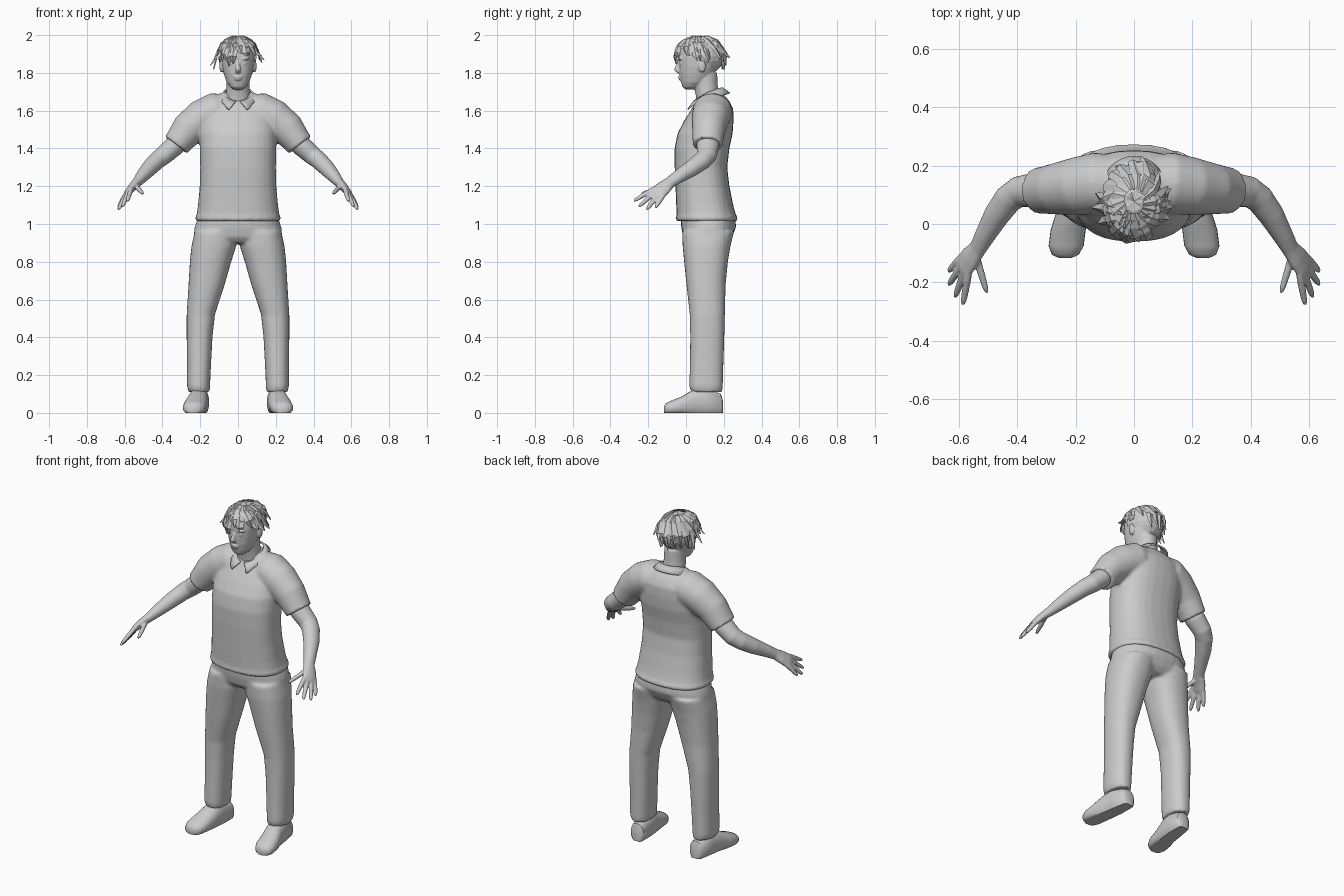
import bpy, bmesh, math, random
from mathutils import Vector as V

if "Cube" in bpy.data.objects:
    bpy.data.objects.remove(bpy.data.objects["Cube"])

random.seed(4)
grey = bpy.data.materials.new("plain grey")
grey.diffuse_color = (0.6, 0.6, 0.6, 1)
grey.use_nodes = True
grey.node_tree.nodes["Principled BSDF"].inputs["Base Color"].default_value = grey.diffuse_color


def ring(c, u, v, ru, rv, n=28, p=2.0):
    """Superellipse cross-section around c, spanned by u and v."""
    pts = []
    for i in range(n):
        a = 2 * math.pi * i / n
        s, k = math.sin(a), math.cos(a)
        pts.append(V(c) + u * ru * math.copysign(abs(k) ** (2 / p), k)
                   + v * rv * math.copysign(abs(s) ** (2 / p), s))
    return pts


def skin(bm, rings):
    """Closed skin through a list of rings."""
    vs = [[bm.verts.new(q) for q in r] for r in rings]
    n = len(vs[0])
    for a, b in zip(vs, vs[1:]):
        for i in range(n):
            bm.faces.new((a[i], a[(i + 1) % n], b[(i + 1) % n], b[i]))
    bm.faces.new(vs[0][::-1])
    bm.faces.new(vs[-1])


def stack(bm, rows, p=2.0):
    """Rows of (z, x0, x1, y0, y1) lofted upward."""
    skin(bm, [ring(((x0 + x1) / 2, (y0 + y1) / 2, z), V((1, 0, 0)), V((0, 1, 0)),
                   (x1 - x0) / 2, (y1 - y0) / 2, p=p) for z, x0, x1, y0, y1 in rows])


def tube(bm, rows, s=1, n=16):
    """Rows of (x, y, z, thickness, breadth) lofted along their path; s mirrors x."""
    pts = [V((s * r[0], r[1], r[2])) for r in rows]
    out = []
    for i, r in enumerate(rows):
        t = (pts[min(i + 1, len(pts) - 1)] - pts[max(i - 1, 0)]).normalized()
        v = V((0, 1, 0)) if abs(t.y) < 0.8 else V((0, 1, -0.9))
        v = (v - t * v.dot(t)).normalized()
        out.append(ring(pts[i], t.cross(v), v, r[3], r[4], n))
    skin(bm, out)


def ball(bm, c, r):
    res = bmesh.ops.create_uvsphere(bm, u_segments=16, v_segments=10, radius=1)
    for v in res["verts"]:
        v.co = V((v.co.x * r[0], v.co.y * r[1], v.co.z * r[2])) + V(c)


def finish(bm, name, voxel=0, smooth=0, shade=True):
    bmesh.ops.recalc_face_normals(bm, faces=bm.faces)
    me = bpy.data.meshes.new(name)
    bm.to_mesh(me)
    bm.free()
    ob = bpy.data.objects.new(name, me)
    bpy.context.collection.objects.link(ob)
    me.materials.append(grey)
    if voxel:
        m = ob.modifiers.new("blend", 'REMESH')
        m.mode, m.voxel_size, m.use_smooth_shade = 'VOXEL', voxel, True
    if smooth:
        m = ob.modifiers.new("soften", 'SMOOTH')
        m.iterations, m.factor = smooth, 0.5
    bpy.ops.object.select_all(action='DESELECT')
    ob.select_set(True)
    bpy.context.view_layer.objects.active = ob
    if ob.modifiers:
        bpy.ops.object.convert(target='MESH')
    if shade:
        bpy.ops.object.shade_smooth_by_angle(angle=math.radians(50))
    return ob


def sym(rows):
    return [(z, -w, w, a, b) for z, w, a, b in rows]


# Shirt: torso with sleeves blended in
bm = bmesh.new()
stack(bm, sym([(1.015, .222, -.05, .27), (1.035, .228, -.055, .275), (1.045, .22, -.05, .265),
               (1.1, .212, -.052, .25), (1.2, .203, -.056, .23), (1.3, .2, -.06, .218),
               (1.4, .202, -.06, .23), (1.48, .203, -.045, .247), (1.55, .195, -.008, .252),
               (1.61, .175, .03, .25), (1.65, .14, .055, .23), (1.685, .1, .08, .2),
               (1.7, .07, .1, .18)]), p=2.4)
for s in (1, -1):
    tube(bm, [(.06, .145, 1.6, .09, .09), (.12, .14, 1.595, .1, .105), (.19, .13, 1.56, .1, .1),
              (.265, .12, 1.5, .09, .088), (.315, .115, 1.435, .075, .08),
              (.328, .114, 1.418, .074, .08)], s, 28)
finish(bm, "shirt", .01, 4)

# Collar: folded band, open at the front with two points
bm = bmesh.new()
rows = []
N = 28
for i in range(N + 1):
    a = math.radians(8 + 344 * i / N)
    f = (1 + math.cos(a)) / 2
    tip = max(0, math.cos(a)) ** 6
    top = V((.072 * math.sin(a), .118 - .075 * math.cos(a), 1.72 - .07 * f ** 1.5))
    low = V((.105 * math.sin(a) + .035 * tip * (1 if i < N / 2 else -1),
             .125 - .105 * math.cos(a) - .012 * tip, 1.692 - .06 * f - .028 * tip))
    rows.append([bm.verts.new(top), bm.verts.new(low)])
for a, b in zip(rows, rows[1:]):
    bm.faces.new((a[0], b[0], b[1], a[1]))
ob = finish(bm, "collar")
m = ob.modifiers.new("thickness", 'SOLIDIFY')
m.thickness, m.offset = .008, 0

# Trousers: hips blended into two legs
bm = bmesh.new()
stack(bm, sym([(.9, .19, .01, .21), (.93, .235, -.015, .24), (.98, .23, -.025, .265),
               (1.03, .215, -.03, .262)]), 2.3)
for s in (1, -1):
    leg = [(.11, .15, .262, .025, .192), (.14, .148, .27, .018, .195), (.25, .143, .27, .02, .198),
           (.4, .135, .272, .022, .203), (.52, .122, .272, .02, .206), (.68, .07, .262, .002, .21),
           (.8, .036, .255, -.01, .222), (.88, .01, .247, -.018, .235), (.96, .005, .23, -.02, .255)]
    stack(bm, [(z, *sorted((s * a, s * b)), c, d) for z, a, b, c, d in leg], 2.3)
finish(bm, "trousers", .01, 5)

for s, side in ((1, "left"), (-1, "right")):
    # Shoe, flat underneath and turned slightly outward
    bm = bmesh.new()
    shoe = [(.197, .195, .025, .06), (.185, .197, .042, .1), (.1, .205, .052, .135),
            (.04, .212, .054, .125), (-.02, .225, .06, .088), (-.075, .232, .06, .066),
            (-.105, .235, .046, .052), (-.117, .235, .02, .035)]
    rings = [ring((s * x, y, h * .42), V((1, 0, 0)), V((0, 0, 1)), w, h * .58, 24, 2.3)
             for y, x, w, h in shoe]
    for r in rings:
        for q in r:
            q.z = max(q.z, 0)
    skin(bm, rings)
    finish(bm, side + "_shoe")

    # Arm, palm, fingers and thumb in one skin
    bm = bmesh.new()
    tube(bm, [(.29, .118, 1.465, .055, .06), (.34, .116, 1.41, .054, .06), (.395, .11, 1.362, .05, .053),
              (.43, .085, 1.335, .047, .05), (.47, .03, 1.295, .043, .045), (.51, -.04, 1.25, .034, .036),
              (.535, -.085, 1.22, .026, .032), (.56, -.115, 1.195, .022, .042),
              (.582, -.145, 1.168, .018, .046), (.592, -.16, 1.155, .012, .04)], s, 20)
    fingers = [((.567, -.175, 1.183), (.585, -.276, 1.122)), ((.58, -.165, 1.168), (.612, -.25, 1.092)),
               ((.592, -.148, 1.155), (.634, -.208, 1.076)), ((.598, -.122, 1.15), (.634, -.162, 1.086)),
               ((.54, -.11, 1.2), (.503, -.235, 1.16))]
    for a, b in fingers:
        a, b = V(a), V(b)
        tube(bm, [(*a.lerp(b, t), r, r) for t, r in
                  ((-.25, .011), (.1, .0135), (.55, .0125), (.85, .0105), (1, .006))], s, 10)
    finish(bm, side + "_arm", .005, 3)

# Head: skull, neck, nose, lips, brow and ears
bm = bmesh.new()
stack(bm, sym([(1.712, .022, -.002, .04), (1.725, .042, -.018, .07), (1.75, .06, -.026, .11),
               (1.79, .074, -.034, .145), (1.83, .083, -.037, .17), (1.88, .088, -.04, .182),
               (1.925, .085, -.036, .18), (1.96, .065, -.012, .155), (1.98, .03, .03, .11)]), 2.2)
stack(bm, sym([(1.62, .075, .06, .19), (1.68, .064, .052, .175), (1.73, .06, .042, .168),
               (1.8, .06, .03, .165)]))
tube(bm, [(0, -.03, 1.865, .006, .008), (0, -.042, 1.84, .01, .012), (0, -.05, 1.818, .015, .014),
          (0, -.036, 1.804, .013, .012)])
ball(bm, (0, -.03, 1.778), (.025, .012, .006))
ball(bm, (0, -.028, 1.766), (.021, .012, .006))
for s in (1, -1):
    ball(bm, (s * .035, -.028, 1.875), (.025, .014, .007))
    ball(bm, (s * .032, -.026, 1.85), (.015, .009, .007))
    ball(bm, (s * .087, .085, 1.835), (.012, .02, .034))
finish(bm, "head", .005, 3)

# Hair cap: faceted shell trimmed along a sloping hairline
bm = bmesh.new()
bmesh.ops.create_uvsphere(bm, u_segments=18, v_segments=12, radius=1)
for v in bm.verts:
    k = random.uniform(.97, 1.03)
    v.co = V((v.co.x * .1 * k, v.co.y * .128 * k + .077, v.co.z * .103 * k + 1.889))
bmesh.ops.delete(bm, context='FACES', geom=[f for f in bm.faces if f.calc_center_median().z
                 < 1.935 - .85 * max(0, f.calc_center_median().y)])
finish(bm, "hair_cap", shade=False)


# Hair locks: pointed creased strips falling from the crown
def lock(bm, pts, w):
    prev = None
    for i, q in enumerate(pts):
        t = (pts[min(i + 1, len(pts) - 1)] - pts[max(i - 1, 0)]).normalized()
        out = (q - V((0, .08, 1.87))).normalized()
        side = t.cross(out).normalized() * w * (.6, 1, .85, .08)[i]
        cur = [bm.verts.new(c) for c in (q - side, q + out * .008, q + side)]
        if prev:
            for k in (0, 1):
                bm.faces.new((prev[k], prev[k + 1], cur[k + 1], cur[k]))
        prev = cur


def scalp(az, el, r=1.03):
    a, e = math.radians(az), math.radians(el)
    return V((.1 * r * math.cos(e) * math.sin(a), .077 - .128 * r * math.cos(e) * math.cos(a),
              1.889 + .103 * r * math.sin(e)))


bm = bmesh.new()
for i in range(18):
    az = i * 20 + random.uniform(-6, 6)
    front = math.cos(math.radians(az))
    end = (8 if front > .5 else -12 if front > -.5 else -30) + random.uniform(-8, 8)
    flare = random.uniform(1.1, 1.22) if front < .5 else 1.06
    lock(bm, [scalp(az - 15, 72), scalp(az - 5, 48, 1.05), scalp(az + 6, (48 + end) / 2, 1.07),
              scalp(az + 14, end, flare)], random.uniform(.018, .028))
# Fringe over one eye, and flicked locks at the sides
for az, drop, flare in ((-28, -28, 1.08), (-14, -22, 1.08), (-40, -10, 1.1), (24, 0, 1.1),
                        (-80, -18, 1.5), (-95, -28, 1.45), (-62, -8, 1.35), (80, -8, 1.35),
                        (66, 0, 1.3), (100, -14, 1.3), (160, -4, 1.2)):
    lock(bm, [scalp(az * .6, 62), scalp(az * .9, 35, 1.08), scalp(az, drop * .4 + 8, 1.1),
              scalp(az * 1.05, drop, flare)], .024)
for v in bm.verts:
    v.co.z = min(v.co.z, 2.0)
finish(bm, "hair_locks", shade=False)
